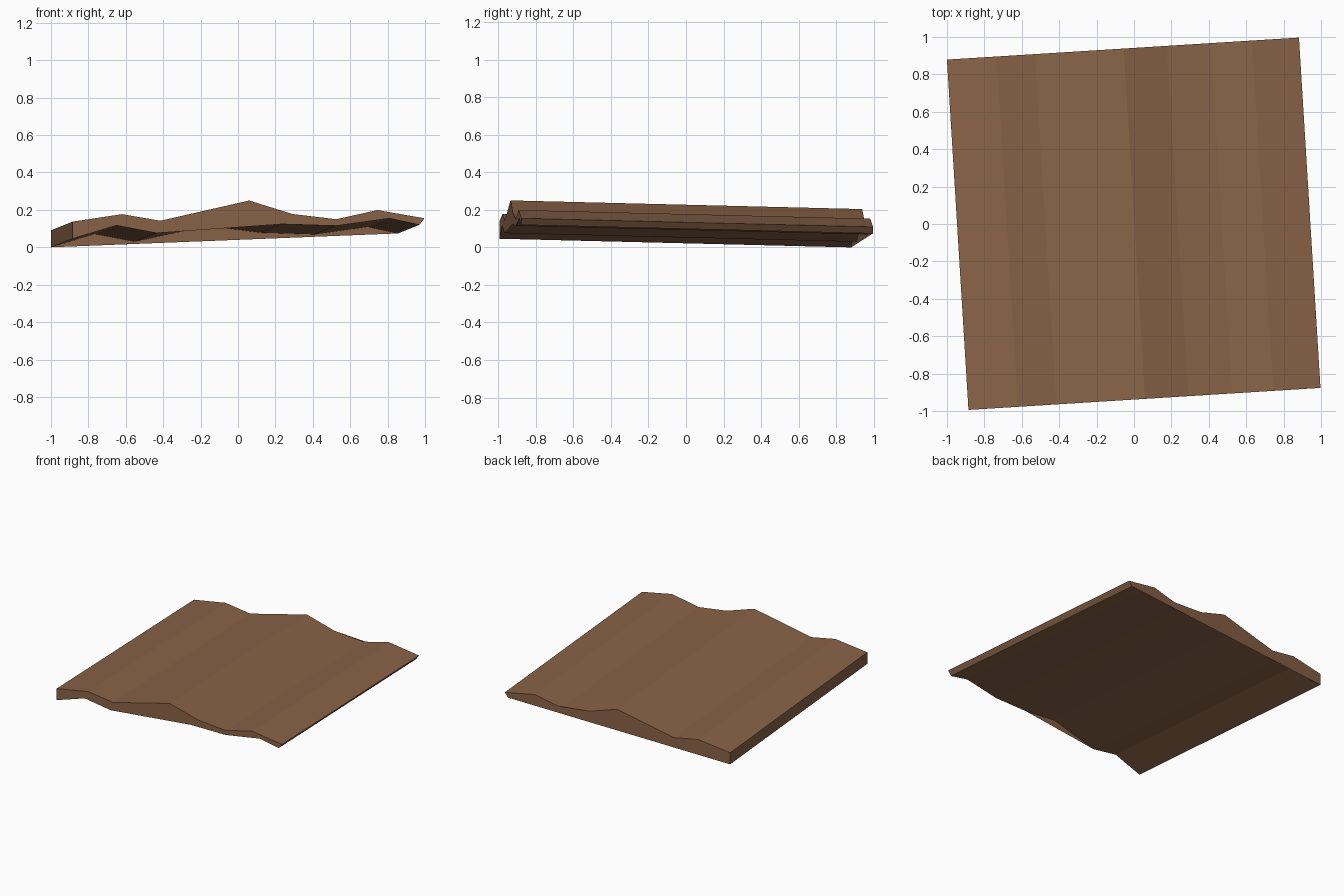
import bpy, bmesh
from mathutils import Vector

if "Cube" in bpy.data.objects:
    bpy.data.objects.remove(bpy.data.objects["Cube"])

# Wavy plank: a cross-section (x, z) at the front end, swept to the back
top = [(-0.885, 0.137), (-0.62, 0.177), (-0.415, 0.142), (0.06, 0.25),
       (0.29, 0.178), (0.525, 0.15), (0.745, 0.199), (0.997, 0.155)]
bottom = [(0.97, 0.12), (0.81, 0.155), (0.525, 0.115), (0.235, 0.124),
          (-0.045, 0.161), (-0.435, 0.076), (-0.65, 0.117), (-0.885, 0.046)]
sweep = Vector((-0.115, 1.873, -0.046))

mat = bpy.data.materials.new("wood brown")
mat.diffuse_color = (0.25, 0.123, 0.063, 1)
mat.use_nodes = True
mat.node_tree.nodes["Principled BSDF"].inputs["Base Color"].default_value = mat.diffuse_color

bm = bmesh.new()
# The whole board is turned slightly, so y grows with x along the front
front = [bm.verts.new((x, -0.994 + 0.0625 * (x + 0.885), z)) for x, z in top + bottom]
back = [bm.verts.new(v.co + sweep) for v in front]
n, k = len(front), len(top)
for i in range(n):
    j = (i + 1) % n
    bm.faces.new((front[i], front[j], back[j], back[i]))

# End caps, as one outline each, triangulated for a clean concave fill
caps = [bm.faces.new(front[::-1]), bm.faces.new(back)]
bmesh.ops.triangulate(bm, faces=caps)
bmesh.ops.recalc_face_normals(bm, faces=bm.faces)

mesh = bpy.data.meshes.new("wavy_plank")
bm.to_mesh(mesh)
bm.free()
mesh.materials.append(mat)
plank = bpy.data.objects.new("wavy_plank", mesh)
bpy.context.collection.objects.link(plank)
